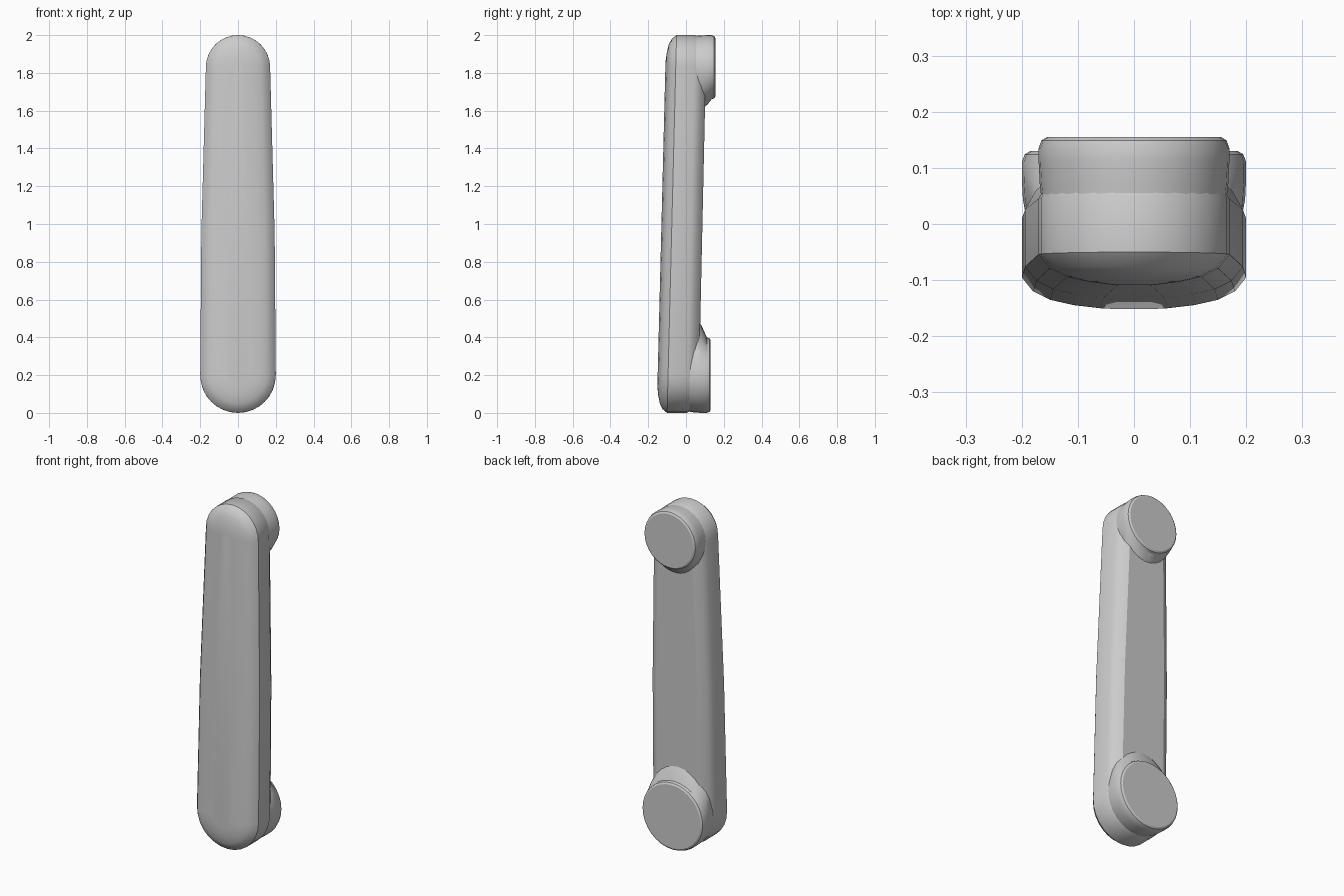
import bpy, bmesh, math

cube = bpy.data.objects.get("Cube")
if cube:
    bpy.data.objects.remove(cube, do_unlink=True)

grey = bpy.data.materials.new("plain grey")
grey.use_nodes = True
colour = (0.6, 0.6, 0.6, 1)
grey.diffuse_color = colour
grey.node_tree.nodes["Principled BSDF"].inputs["Base Color"].default_value = colour

LOW_Z, LOW_R = 0.2, 0.2
TOP_Z, TOP_R = 1.83, 0.17


def loft(name, rings):
    """Skin a row of equal closed rings and cap both ends."""
    bm = bmesh.new()
    loops = [[bm.verts.new(p) for p in ring] for ring in rings]
    n = len(loops[0])
    for a, b in zip(loops, loops[1:]):
        for i in range(n):
            j = (i + 1) % n
            bm.faces.new((a[i], a[j], b[j], b[i]))
    bm.faces.new(loops[0])
    bm.faces.new(loops[-1])
    bmesh.ops.recalc_face_normals(bm, faces=bm.faces)
    mesh = bpy.data.meshes.new(name)
    bm.to_mesh(mesh)
    bm.free()
    mesh.materials.append(grey)
    obj = bpy.data.objects.new(name, mesh)
    bpy.context.collection.objects.link(obj)
    bpy.ops.object.select_all(action="DESELECT")
    obj.select_set(True)
    bpy.context.view_layer.objects.active = obj
    bpy.ops.object.shade_smooth_by_angle(angle=math.radians(30))
    return obj


def front_y(z):
    return -0.155 + 0.025 * z


def back_y(z):
    return 0.065 + 0.022 * z


def bar_ring(inset, surface, offset):
    """Tapered, round-ended outline lying on a sloping front or back plane."""
    steps = 14
    arc = [math.pi * i / steps for i in range(steps + 1)]
    outline = [((TOP_R - inset) * math.cos(a), TOP_Z + (TOP_R - inset) * math.sin(a)) for a in arc]
    outline.append((inset - 0.194, 0.95))
    outline += [(-(LOW_R - inset) * math.cos(a), LOW_Z - (LOW_R - inset) * math.sin(a)) for a in arc]
    outline.append((0.194 - inset, 0.95))
    return [(x, surface(z) + offset, z) for x, z in outline]


# Long grip with a gently crowned front and chamfered back
loft("grip_bar", [
    bar_ring(0.14, front_y, 0.0),
    bar_ring(0.09, front_y, 0.006),
    bar_ring(0.05, front_y, 0.015),
    bar_ring(0.02, front_y, 0.03),
    bar_ring(0.0, front_y, 0.055),
    bar_ring(0.0, back_y, -0.06),
    bar_ring(0.02, back_y, -0.025),
    bar_ring(0.06, back_y, 0.0),
])


def mount(name, z, radius, end, inward, flare):
    """Round mounting foot that flares into the back of the grip."""
    def ring(y, r, shift):
        points = []
        for i in range(32):
            a = math.tau * i / 32
            lean = max(0, inward * math.sin(a))
            points.append((r * math.cos(a), y, z + r * math.sin(a) + inward * shift * lean))
        return points

    root = back_y(z + inward * radius)
    loft(name, [
        ring(0.0, radius - 0.01, 0),
        ring(root - 0.03, radius - 0.002, flare),
        ring(root + 0.01, radius, flare * 0.5),
        ring(end - 0.02, radius, 0),
        ring(end - 0.006, radius - 0.005, 0),
        ring(end, radius - 0.015, 0),
    ])


# Mounting feet
mount("lower_mount", LOW_Z, LOW_R, 0.13, 1, 0.12)
mount("upper_mount", TOP_Z, TOP_R, 0.155, -1, 0.06)
